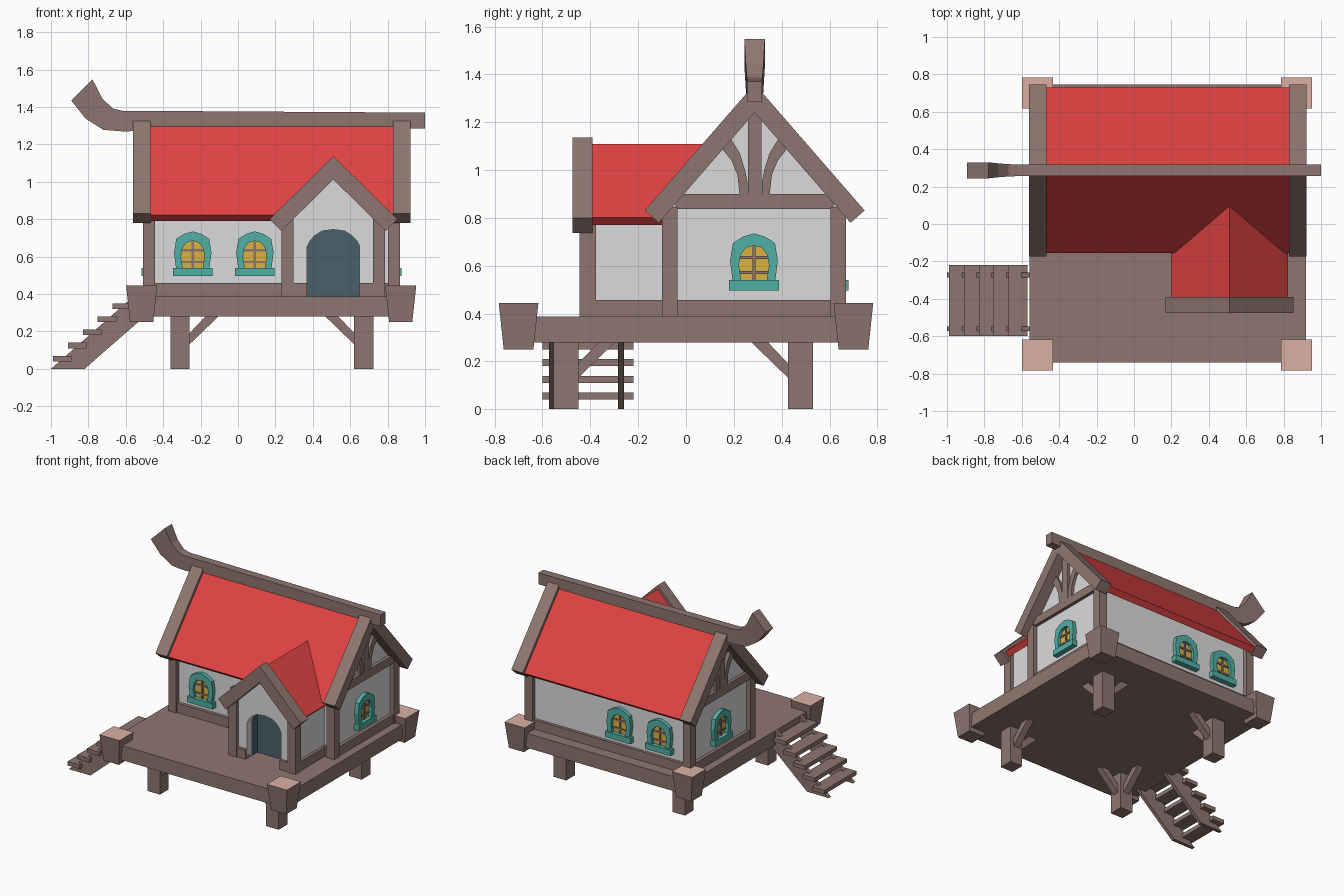
import bpy, bmesh, math
from mathutils import Matrix, Vector

if "Cube" in bpy.data.objects:
    bpy.data.objects.remove(bpy.data.objects["Cube"])


def material(name, rgb):
    linear = [c / 12.92 if c < 0.04 else ((c + 0.055) / 1.055) ** 2.4 for c in rgb]
    m = bpy.data.materials.new(name)
    m.use_nodes = True
    m.diffuse_color = (*linear, 1)
    m.node_tree.nodes["Principled BSDF"].inputs["Base Color"].default_value = (*linear, 1)
    return m


WOOD = material("brown wood", (0.56, 0.465, 0.435))
CUT = material("pale cut wood", (0.86, 0.69, 0.635))
RED = material("red roof", (0.88, 0.26, 0.26))
WHITE = material("white plaster", (0.86, 0.86, 0.86))
TEAL = material("teal frame", (0.32, 0.69, 0.65))
GLASS = material("yellow glass", (0.86, 0.70, 0.26))
SLATE = material("slate door", (0.29, 0.375, 0.42))


def loft(name, rings, mat, matrix=Matrix()):
    """Closed solid through a list of matching point rings."""
    bm = bmesh.new()
    rows = [[bm.verts.new(matrix @ Vector(p)) for p in ring] for ring in rings]
    n = len(rows[0])
    for a, b in zip(rows, rows[1:]):
        for i in range(n):
            j = (i + 1) % n
            bm.faces.new((a[i], a[j], b[j], b[i]))
    bm.faces.new(rows[0])
    bm.faces.new(rows[-1])
    bmesh.ops.recalc_face_normals(bm, faces=bm.faces)
    mesh = bpy.data.meshes.new(name)
    bm.to_mesh(mesh)
    bm.free()
    mesh.materials.append(mat)
    ob = bpy.data.objects.new(name, mesh)
    bpy.context.collection.objects.link(ob)
    return ob


def prism(name, axis, pts, lo, hi, mat, matrix=Matrix()):
    """Extrude a 2D outline along an axis."""
    put = {"x": lambda u, v, d: (d, u, v),
           "y": lambda u, v, d: (u, d, v),
           "z": lambda u, v, d: (u, v, d)}[axis]
    return loft(name, [[put(u, v, d) for u, v in pts] for d in (lo, hi)], mat, matrix)


def box(name, x0, x1, y0, y1, z0, z1, mat, matrix=Matrix()):
    return prism(name, "z", [(x0, y0), (x1, y0), (x1, y1), (x0, y1)], z0, z1, mat, matrix)


def mirror(half):
    """Complete a right half outline, listed bottom to top."""
    return half + [(-u, v) for u, v in reversed(half) if u > 0]


def chevron(name, axis, centre, apex, slope, half, thick, lo, hi, mat):
    """Gable-shaped slab with ends cut square to the slope."""
    k = thick / (1 + slope * slope)
    tip = apex - slope * half
    right = [(half - k * slope, tip - k), (half, tip), (0, apex)]
    pts = mirror(right) + [(0, apex - thick)]
    return prism(name, axis, [(centre + u, v) for u, v in pts], lo, hi, mat)


# Platform with flared corner posts
MX, CY, PX = 0.18, 0.287, 0.51
box("platform", -0.56, 0.92, -0.74, 0.745, 0.28, 0.388, WOOD)
for x in (-0.515, 0.87):
    for y in (-0.70, 0.70):
        rings = [[(x + sx * r, y + sy * r, z) for sx, sy in ((-1, -1), (1, -1), (1, 1), (-1, 1))]
                 for r, z in ((0.062, 0.25), (0.083, 0.445))]
        post = loft("corner_post", rings, WOOD)
        post.data.materials.append(CUT)
        for f in post.data.polygons:
            f.material_index = int(f.normal.z > 0.9)

# Legs with two braces each
brace = [(0.05, 0.13), (0.05, 0.19), (0.14, 0.285), (0.21, 0.285)]
for x, sx in ((-0.31, 1), (0.672, -1)):
    for y, sy in ((-0.502, 1), (0.478, -1)):
        box("leg", x - 0.052, x + 0.052, y - 0.052, y + 0.052, 0, 0.285, WOOD)
        prism("brace_across", "y", [(x + sx * u, v) for u, v in brace], y - 0.025, y + 0.025, WOOD)
        prism("brace_deep", "x", [(y + sy * u, v) for u, v in brace], x - 0.025, x + 0.025, WOOD)

# Stairs
for y in (-0.56, -0.272):
    prism("stair_stringer", "y", [(-1, 0), (-0.82, 0), (-0.5, 0.28), (-0.56, 0.387)],
          y - 0.013, y + 0.013, WOOD)
for i in range(5):
    x, z = -0.99 + 0.08 * i, 0.04 + 0.07 * i
    box("stair_tread", x, x + 0.1, -0.6, -0.22, z, z + 0.03, WOOD)

# House walls, corner timbers and base beams
W, D = 0.655, 0.352
walls = mirror([(D, 0.38), (D, 1.285 - 1.15 * D), (0, 1.285)])
prism("house_walls", "x", [(CY + u, v) for u, v in walls], MX - W, MX + W, WHITE)
for sx in (-1, 1):
    for sy in (-1, 1):
        x, y = MX + sx * W, CY - 0.003 + sy * D
        box("house_post", x - 0.032, x + 0.032, y - 0.032, y + 0.032, 0.38, 0.845, WOOD)
    x = MX + sx * W
    box("side_base_beam", x - 0.025, x + 0.025, -0.06, 0.63, 0.38, 0.456, WOOD)
for y in (-0.065, 0.636):
    box("long_base_beam", MX - W, MX + W, y - 0.025, y + 0.025, 0.38, 0.458, WOOD)

# Gable timbers on both ends
curve = [(0.03, 0.89), (0.062, 0.89), (0.072, 0.98), (0.097, 1.04), (0.145, 1.1),
         (0.105, 1.14), (0.062, 1.07), (0.04, 1.0), (0.03, 0.95)]
for sx in (-1, 1):
    lo, hi = MX + sx * (W - 0.01), MX + sx * (W + 0.025)
    x0, x1 = min(lo, hi), max(lo, hi)
    box("gable_beam", x0, x1, CY - 0.33, CY + 0.33, 0.838, 0.9, WOOD)
    box("gable_post", x0, x1, CY - 0.028, CY + 0.028, 0.89, 1.26, WOOD)
    for sy in (-1, 1):
        prism("gable_brace", "x", [(CY + sy * u, v) for u, v in curve], x0, x1 - 0.004, WOOD)

# Main roof with barge boards
chevron("main_roof", "x", CY, 1.33, 1.15, 0.442, 0.07, -0.48, 0.84, RED)
for x in (-0.5625, 0.8275):
    chevron("barge_board", "x", CY, 1.36, 1.15, 0.46, 0.12, x, x + 0.095, WOOD)

# Ridge beam curling up at one end: top x, top z, bottom x, bottom z, half width
sections = [(1, 1.37, 1, 1.285, 0.03), (-0.62, 1.38, -0.62, 1.27, 0.031),
            (-0.67, 1.392, -0.72, 1.278, 0.033), (-0.725, 1.445, -0.815, 1.338, 0.037),
            (-0.778, 1.548, -0.892, 1.435, 0.043)]
loft("ridge_beam", [[(a, CY - w, b), (a, CY + w, b), (c, CY + w, d), (c, CY - w, d)]
                    for a, b, c, d, w in sections], WOOD)

# Porch
arch = [(0.14, 0.38), (0.14, 0.655), (0.125, 0.685), (0.1, 0.712), (0.06, 0.737), (0, 0.745)]
opening = mirror(arch)
gable = mirror([(0.25, 0.38), (0.25, 0.835), (0, 1.08)])
front = gable + opening[::-1]
prism("porch_front", "y", [(PX + u, v) for u, v in front], -0.42, -0.37, WHITE)
rim = mirror([(u * 1.12, v + 0.02 * (v > 0.5)) for u, v in arch]) + opening[::-1]
prism("door_recess", "y", [(PX + u, v) for u, v in rim], -0.37, -0.29, SLATE)
prism("door", "y", [(PX + u, v) for u, v in opening], -0.30, -0.28, SLATE)
for s in (-1, 1):
    def side(name, a, b, y0, y1, z1, mat):
        x0, x1 = sorted((PX + s * a, PX + s * b))
        box(name, x0, x1, y0, y1, 0.38, z1, mat)
    side("porch_wall", 0.21, 0.25, -0.40, -0.05, 0.82, WHITE)
    side("porch_post", 0.212, 0.277, -0.445, -0.377, 0.815, WOOD)
    side("porch_side_beam", 0.22, 0.272, -0.40, -0.08, 0.456, WOOD)
    side("porch_front_beam", 0.14, 0.23, -0.44, -0.36, 0.458, WOOD)
chevron("porch_roof", "y", PX, 1.11, 0.985, 0.313, 0.06, -0.40, 0.098, RED)
chevron("porch_barge", "y", PX, 1.137, 0.985, 0.342, 0.125, -0.475, -0.39, WOOD)

# Arched windows, each made facing the front and then turned into place
outer = mirror([(0.088, 0.53), (0.1, 0.62), (0.088, 0.695), (0.045, 0.722), (0, 0.735)])
inner = mirror([(0.052, 0.53), (0.063, 0.6), (0.056, 0.645), (0.032, 0.676), (0, 0.684)])


def window(x, y, degrees):
    m = Matrix.Translation((x, y, 0)) @ Matrix.Rotation(math.radians(degrees), 4, "Z")
    prism("window_frame", "y", outer + inner[::-1], -0.03, 0.01, TEAL, m)
    box("window_sill", -0.105, 0.105, -0.04, 0.01, 0.497, 0.54, TEAL, m)
    prism("window_glass", "y", inner, -0.008, 0.005, GLASS, m)
    box("window_bar", -0.006, 0.006, -0.016, 0, 0.53, 0.68, WOOD, m)
    for z in (0.572, 0.634):
        box("window_crossbar", -0.06, 0.06, -0.015, 0, z - 0.006, z + 0.006, WOOD, m)


for x in (-0.242, 0.09):
    window(x, CY - D, 0)
    window(x, CY + D, 180)
window(MX + W, CY - 0.003, 90)
window(MX - W, CY - 0.003, -90)
